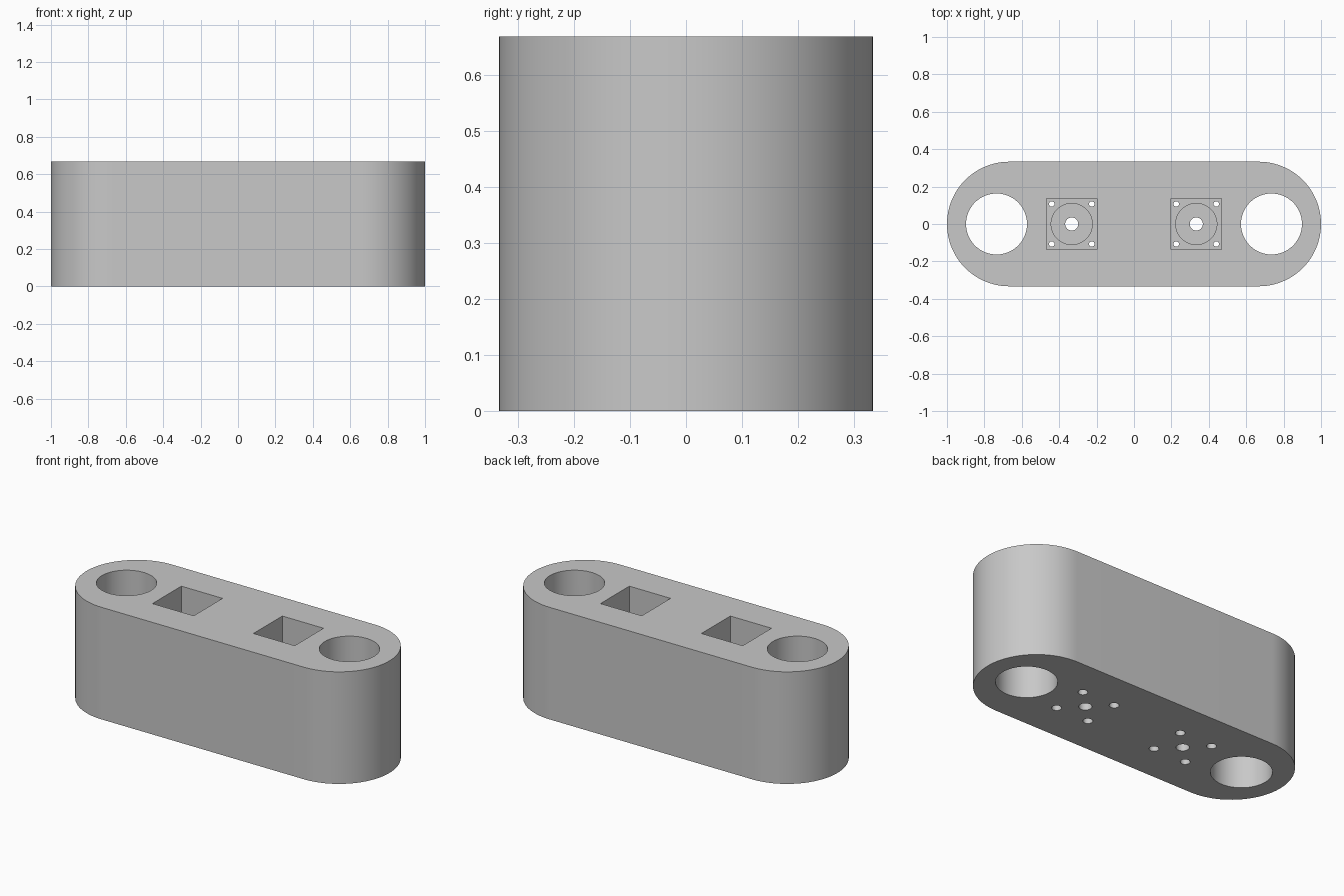
import bpy, bmesh, math
from mathutils import Matrix

if "Cube" in bpy.data.objects:
    bpy.data.objects.remove(bpy.data.objects["Cube"])

HEIGHT, RADIUS = 0.668, 0.333
END_X, HOLE_X, POCKET_X = 1 - RADIUS, 0.735, 0.333
FLOOR = 0.08          # thickness left under each square pocket

grey = bpy.data.materials.new("plain grey")
grey.diffuse_color = (0.58, 0.58, 0.58, 1)
grey.use_nodes = True
grey.node_tree.nodes["Principled BSDF"].inputs["Base Color"].default_value = grey.diffuse_color


def new_object(name, bm):
    mesh = bpy.data.meshes.new(name)
    bm.to_mesh(mesh)
    bm.free()
    obj = bpy.data.objects.new(name, mesh)
    bpy.context.collection.objects.link(obj)
    return obj


def prism(name, points, z0, z1):
    """Closed prism from a flat outline."""
    bm = bmesh.new()
    face = bm.faces.new([bm.verts.new((x, y, z0)) for x, y in points])
    grown = bmesh.ops.extrude_face_region(bm, geom=[face])["geom"]
    bmesh.ops.translate(bm, vec=(0, 0, z1 - z0),
                        verts=[g for g in grown if isinstance(g, bmesh.types.BMVert)])
    bmesh.ops.recalc_face_normals(bm, faces=bm.faces)
    return new_object(name, bm)


def arc(cx, cy, r, start, sweep, n):
    return [(cx + r * math.cos(start + sweep * i / n),
             cy + r * math.sin(start + sweep * i / n)) for i in range(n)]


def circle(cx, cy, r, n=64):
    return arc(cx, cy, r, 0, 2 * math.pi, n)


# Rounded block outline: two half circles joined by straight sides
outline = arc(END_X, 0, RADIUS, -math.pi / 2, math.pi, 48) + [(END_X, RADIUS)]
outline += [(-x, -y) for x, y in outline]
body = prism("mount_block", outline, 0, HEIGHT)

cutters = []
top = HEIGHT + 0.1
for s in (-1, 1):
    px = s * POCKET_X
    # Large through hole at each end
    cutters.append(prism("end_hole", circle(s * HOLE_X, 0, 0.163, 96), -0.1, top))
    # Square pocket, with a shallow round recess and shaft hole in its floor
    h = 0.136
    square = [(px - h, -h), (px + h, -h), (px + h, h), (px - h, h)]
    cutters.append(prism("pocket", square, FLOOR, top))
    cutters.append(prism("round_recess", circle(px, 0, 0.11), FLOOR - 0.01, FLOOR + 0.1))
    cutters.append(prism("shaft_hole", circle(px, 0, 0.035, 48), -0.1, FLOOR + 0.15))
    # Corner screw holes, widened from underneath
    for dx in (-0.107, 0.107):
        for dy in (-0.107, 0.107):
            cutters.append(prism("screw_hole", circle(px + dx, dy, 0.0145, 24), -0.1, FLOOR + 0.05))
            cutters.append(prism("screw_head_recess", circle(px + dx, dy, 0.026, 32), -0.1, 0.035))

for c in cutters:
    c.hide_render = True
    mod = body.modifiers.new(c.name, 'BOOLEAN')
    mod.operation = 'DIFFERENCE'
    mod.solver = 'EXACT'
    mod.object = c

# Bake the cuts and discard the helpers
bpy.context.view_layer.update()
cut = bpy.data.meshes.new_from_object(body.evaluated_get(bpy.context.evaluated_depsgraph_get()))
body.modifiers.clear()
body.data = cut
for c in cutters:
    bpy.data.objects.remove(c, do_unlink=True)

cut.materials.clear()
cut.materials.append(grey)
for p in cut.polygons:
    p.material_index = 0

bpy.context.view_layer.objects.active = body
body.select_set(True)
bpy.ops.object.shade_smooth_by_angle(angle=math.radians(30))
